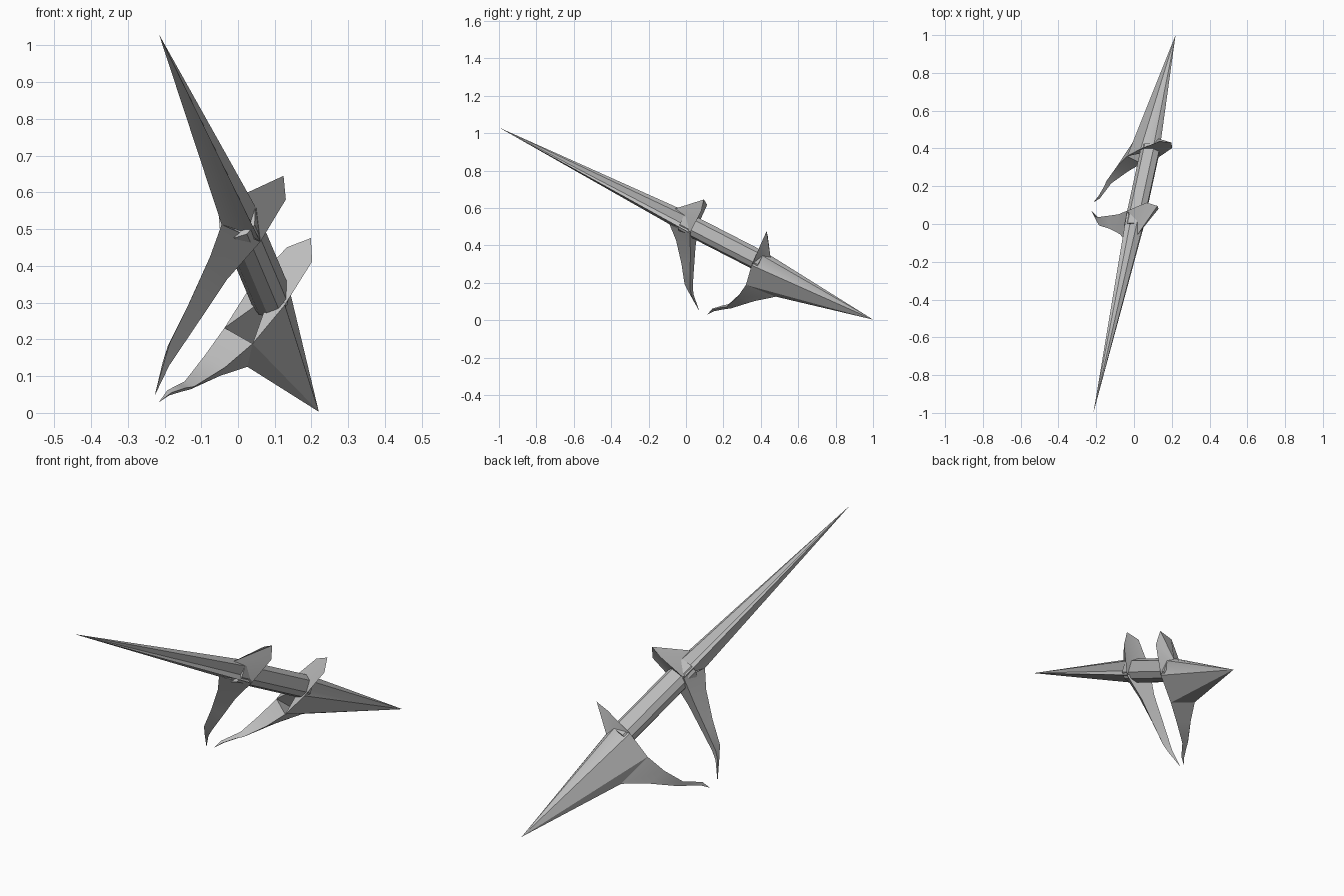
import bpy, bmesh, math
from mathutils import Vector, Matrix

cube = bpy.data.objects.get("Cube")
if cube:
    bpy.data.objects.remove(cube)

steel = bpy.data.materials.new("grey_steel")
steel.use_nodes = True
GREY = (0.5, 0.5, 0.5, 1)
steel.diffuse_color = GREY
steel.node_tree.nodes["Principled BSDF"].inputs["Base Color"].default_value = GREY

# Weapon frame: local x = across, y = along the blades, z = towards the fins
tip_a, tip_b = Vector((-0.215, -1.0, 1.03)), Vector((0.22, 1.0, 0.003))
along = (tip_b - tip_a).normalized()
up = Vector((0.576, 0.272, 0.774))
up = (up - up.dot(along) * along).normalized()
across = along.cross(up)
frame = Matrix((across, along, up)).transposed().to_4x4()
frame.translation = (tip_a + tip_b) / 2
REACH = (tip_b - tip_a).length / 2


def part(name, points, faces):
    """Half of a part on the +x side, mirrored into a whole object."""
    bm = bmesh.new()
    verts = [bm.verts.new(p) for p in points]
    for f in faces:
        bm.faces.new([verts[i] for i in f])
    bmesh.ops.mirror(bm, geom=bm.verts[:] + bm.edges[:] + bm.faces[:],
                     axis='X', merge_dist=0.0005)
    bmesh.ops.remove_doubles(bm, verts=bm.verts[:], dist=0.0005)
    bmesh.ops.recalc_face_normals(bm, faces=bm.faces[:])
    mesh = bpy.data.meshes.new(name)
    bm.to_mesh(mesh)
    bm.free()
    mesh.materials.append(steel)
    obj = bpy.data.objects.new(name, mesh)
    bpy.context.collection.objects.link(obj)
    obj.matrix_world = frame
    bpy.ops.object.select_all(action='DESELECT')
    obj.select_set(True)
    bpy.context.view_layer.objects.active = obj
    bpy.ops.object.shade_smooth_by_angle(angle=math.radians(30))
    return obj


def blade(name, tip, ring):
    """Long spike: a fan from the tip to a half ring, closed at the base."""
    points = [(0, tip, 0), (0, ring[2][1], 0)] + ring
    faces = []
    for i in range(2, len(points) - 1):
        faces += [(0, i, i + 1), (1, i + 1, i)]
    part(name, points, faces)


def fin(name, ridge, shoulder, side, peak, corner, heel):
    part(name, [ridge, shoulder, side, peak, corner, heel],
         [(0, 3, 4, 1), (1, 4, 2), (2, 4, 3, 5), (0, 1, 2, 5)])


def prong(name, sections):
    """Tapering claw: each section is keel (y, z) and flat side (x, y, z)."""
    points, faces = [], []
    for (ky, kz), (sx, sy, sz) in sections:
        points += [(0, ky, kz), (sx, sy, sz), (0, sy, sz)]
    last = len(sections) - 1
    for s in range(last):
        a, b = 3 * s, 3 * s + 3
        if s < last - 1:
            faces += [(a, b, b + 1, a + 1), (a + 1, b + 1, b + 2, a + 2)]
        else:
            faces += [(a, b, a + 1), (a + 1, b, a + 2)]
    faces.append((0, 1, 2))
    part(name, points, faces)


# Front half
ridge, shoulder, side = (0, -0.084, 0.054), (0.02, -0.011, 0.058), (0.061, 0.052, 0)
keel = (0, -0.084, -0.054)
blade("front_blade", -REACH,
      [ridge, shoulder, (0.036, 0.0, 0.014), side, (0.036, 0.0, -0.014), keel])
fin("front_fin", ridge, shoulder, side, (0, 0.049, 0.195), (0.04, 0.066, 0.145), (0, 0.05, 0.05))
prong("front_prong", [
    (keel[1:], side),
    ((-0.02, -0.13), (0.034, 0.083, -0.13)),
    ((0.05, -0.25), (0.026, 0.115, -0.25)),
    ((0.103, -0.36), (0.018, 0.145, -0.36)),
    ((0.145, -0.40), (0.011, 0.165, -0.40)),
    ((0.23, -0.475), (0, 0.23, -0.475))])

# Rear half, with a deep keel running into the prong
ridge, shoulder, side = (0, 0.50, 0.056), (0.02, 0.46, 0.056), (0.058, 0.43, -0.005)
flank, keel = (0.048, 0.434, -0.145), (0, 0.60, -0.158)
blade("rear_blade", REACH,
      [ridge, shoulder, (0.038, 0.44, 0.014), side, flank, keel])
fin("rear_fin", ridge, shoulder, side, (0, 0.432, 0.198), (0.043, 0.436, 0.143), (0, 0.43, 0.05))
prong("rear_prong", [
    (keel[1:], flank),
    ((0.495, -0.25), (0.035, 0.41, -0.25)),
    ((0.39, -0.36), (0.016, 0.365, -0.355)),
    ((0.352, -0.39), (0.011, 0.335, -0.38)),
    ((0.305, -0.43), (0.007, 0.29, -0.425)),
    ((0.277, -0.47), (0, 0.277, -0.47))])

# Grip between the two guards
profile = [(0, 0.058), (0.018, 0.058), (0.05, 0.012), (0.048, -0.022), (0.026, -0.048), (0, -0.056)]
count = len(profile)
points = [(x, y, z) for y in (-0.02, 0.46) for x, z in profile]
faces = [(i, i + 1, i + 1 + count, i + count) for i in range(count - 1)]
faces += [tuple(range(count)), tuple(range(count, 2 * count))]
part("grip", points, faces)
